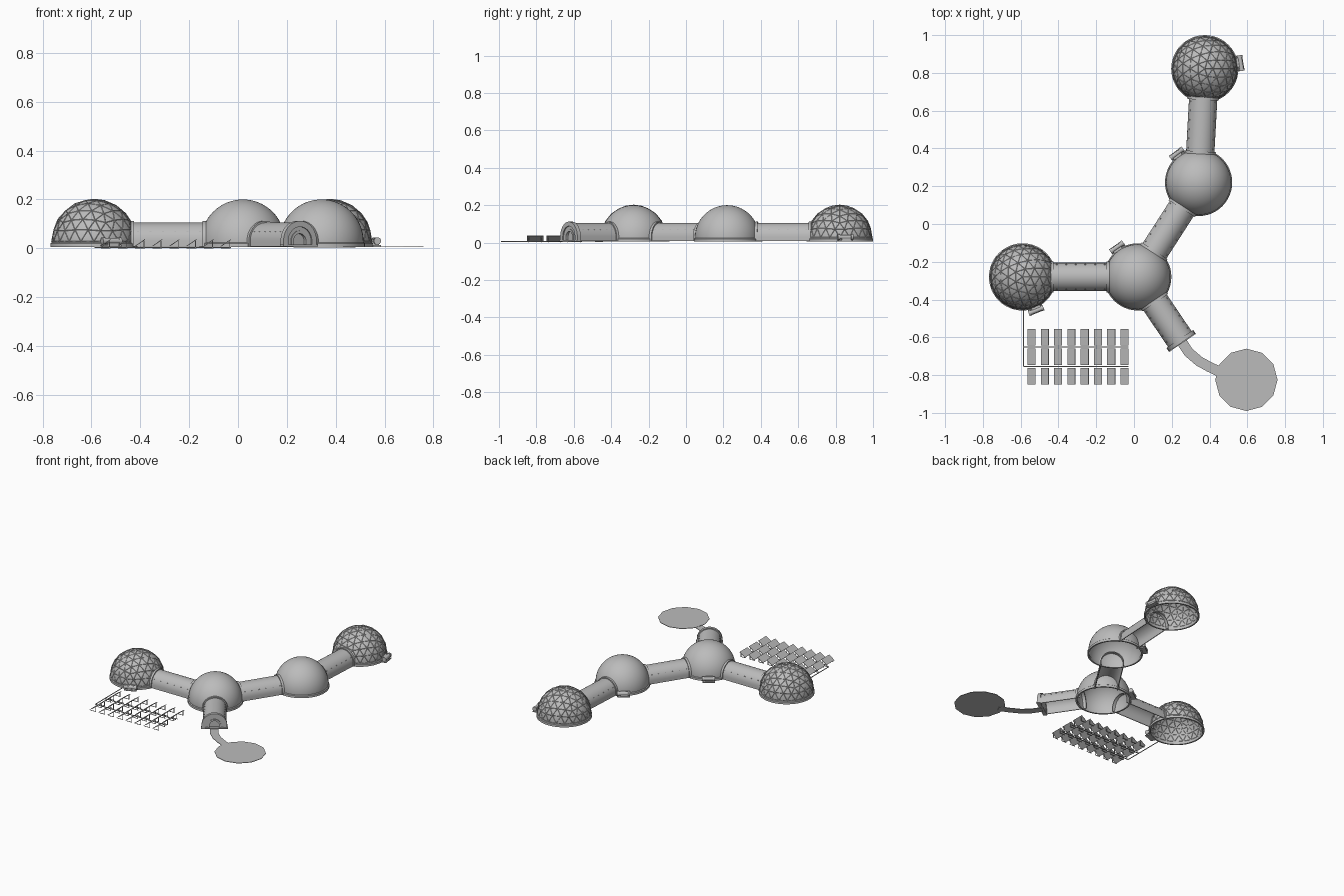
import bpy, bmesh, math
from math import cos, sin, pi
from mathutils import Vector, Matrix

if "Cube" in bpy.data.objects:
    bpy.data.objects.remove(bpy.data.objects["Cube"])

grey = bpy.data.materials.new("light_grey")
grey.use_nodes = True
grey.diffuse_color = (0.5, 0.5, 0.5, 1)
grey.node_tree.nodes["Principled BSDF"].inputs["Base Color"].default_value = (0.5, 0.5, 0.5, 1)


def finish(name, bm, smooth=True):
    bmesh.ops.recalc_face_normals(bm, faces=bm.faces)
    mesh = bpy.data.meshes.new(name)
    bm.to_mesh(mesh)
    bm.free()
    mesh.materials.append(grey)
    if smooth:
        mesh.shade_smooth()
        mesh.set_sharp_from_angle(angle=math.radians(35))
    obj = bpy.data.objects.new(name, mesh)
    bpy.context.collection.objects.link(obj)
    return obj


def frame(origin, angle):
    return Matrix.Translation(origin) @ Matrix.Rotation(angle, 4, "Z")


def add_box(bm, size, matrix):
    bmesh.ops.create_cube(bm, size=1, matrix=matrix @ Matrix.Diagonal((*size, 1)))


def add_cyl(bm, radius, length, matrix, sides=16):
    bmesh.ops.create_cone(bm, cap_ends=True, segments=sides, radius1=radius,
                          radius2=radius, depth=length, matrix=matrix)


def cut_below(bm, z):
    bmesh.ops.bisect_plane(bm, geom=bm.verts[:] + bm.edges[:] + bm.faces[:],
                           plane_co=(0, 0, z), plane_no=(0, 0, 1), clear_inner=True)


def arch_outline(r):
    # straight legs up to the spring line, then a half circle
    pts = [(r, BASE)] + [(r * cos(pi * i / 24), SPRING + r * sin(pi * i / 24)) for i in range(25)]
    return pts + [(-r, BASE)]


def add_arch(bm, matrix, x0, x1, outer, inner=0):
    # arch extruded along local x; solid when inner is zero
    pts = arch_outline(outer)
    if inner:
        pts += arch_outline(inner)[::-1]
    a, b = ([bm.verts.new(matrix @ Vector((x, y, z))) for y, z in pts] for x in (x0, x1))
    n, half = len(pts), len(pts) // 2
    for i in range(n):
        bm.faces.new((a[i], a[(i + 1) % n], b[(i + 1) % n], b[i]))
    for ring in (a, b):
        if inner:
            for i in range(half - 1):
                bm.faces.new((ring[i], ring[i + 1], ring[n - 2 - i], ring[n - 1 - i]))
        else:
            bm.faces.new(ring)


BASE, SPRING, TUBE = 0.008, 0.03, 0.075
DOME_R, DOME_Z = 0.172, 0.028
WEST, HUB = Vector((-0.59, -0.28, 0)), Vector((0.02, -0.28, 0))
EAST, NORTH = Vector((0.342, 0.22, 0)), Vector((0.375, 0.822, 0))
EXIT = Vector((0.25, -0.62, 0))


# Domes: open shell, foot ring and optional geodesic struts
def dome(name, centre, geodesic):
    bm = bmesh.new()
    bmesh.ops.create_uvsphere(bm, u_segments=48, v_segments=32, radius=DOME_R)
    cut_below(bm, -0.018)
    finish(name + "_dome_shell", bm).location = centre + Vector((0, 0, DOME_Z))

    bm = bmesh.new()
    profile = [(0.168, 0.005), (0.178, 0.005), (0.178, 0.02), (0.173, 0.024), (0.168, 0.024)]
    loop = [bm.verts.new((r, 0, z)) for r, z in profile]
    edges = [bm.edges.new((loop[i], loop[(i + 1) % 5])) for i in range(5)]
    bmesh.ops.spin(bm, geom=loop + edges, axis=(0, 0, 1), cent=(0, 0, 0),
                   steps=48, angle=2 * pi, use_merge=True)
    bmesh.ops.remove_doubles(bm, verts=bm.verts, dist=0.0001)
    finish(name + "_foot_ring", bm).location = centre

    if geodesic:
        bm = bmesh.new()
        bmesh.ops.create_icosphere(bm, subdivisions=3, radius=DOME_R + 0.0015)
        cut_below(bm, -0.01)
        struts = finish(name + "_geodesic_struts", bm, False)
        struts.location = centre + Vector((0, 0, DOME_Z))
        wire = struts.modifiers.new("struts", "WIREFRAME")
        wire.thickness = 0.003
        wire.offset = 0


# Service unit beside each dome: cabinet, horizontal tank and end valve
def service_unit(name, centre, degrees):
    m = frame(centre, math.radians(degrees))
    along = Matrix.Rotation(pi / 2, 4, "X")
    bm = bmesh.new()
    add_box(bm, (0.03, 0.05, 0.026), m @ Matrix.Translation((0.186, 0.005, 0.025)))
    add_cyl(bm, 0.012, 0.075, m @ Matrix.Translation((0.192, 0, 0.03)) @ along)
    for side in (-1, 1):
        add_cyl(bm, 0.015, 0.012, m @ Matrix.Translation((0.192, side * 0.036, 0.03)) @ along)
    add_box(bm, (0.04, 0.08, 0.006), m @ Matrix.Translation((0.186, 0, 0.01)))
    finish(name + "_service_unit", bm)


for name, centre, geodesic, degrees in (("west", WEST, True, -68), ("hub", HUB, False, 125),
                                        ("east", EAST, False, 127), ("north", NORTH, True, 9)):
    dome(name, centre, geodesic)
    service_unit(name, centre, degrees)


# Tunnels: thin arched shell, collars and small rivets along both sides
def tunnel(name, start, end, collars, length):
    d = end - start
    m = frame(start, math.atan2(d.y, d.x))
    bm = bmesh.new()
    add_arch(bm, m, 0.135, length, TUBE, TUBE - 0.005)
    finish(name + "_tunnel", bm)
    bm = bmesh.new()
    for x in collars:
        add_arch(bm, m, x - 0.007, x + 0.007, TUBE + 0.007, TUBE - 0.002)
    finish(name + "_tunnel_collars", bm)
    bm = bmesh.new()
    count = 6
    for i in range(count):
        x = 0.18 + (length - 0.22) * i / (count - 1)
        for side in (-1, 1):
            add_box(bm, (0.008, 0.003, 0.003), m @ Matrix.Translation((x, side * 0.0655, 0.068)))
    finish(name + "_tunnel_rivets", bm, False)
    return m


for name, a, b in (("west", WEST, HUB), ("middle", HUB, EAST), ("north", EAST, NORTH)):
    span = (b - a).length
    tunnel(name, a, b, (0.158, span - 0.158), span - 0.135)

# Entrance tunnel with stepped portal and recessed door
reach = (EXIT - HUB).length
m = tunnel("entrance", HUB, EXIT, (0.158,), reach)
bm = bmesh.new()
add_arch(bm, m, reach - 0.014, reach + 0.008, 0.082, 0.058)
add_arch(bm, m, reach - 0.012, reach + 0.002, 0.059, 0.042)
add_arch(bm, m, reach - 0.012, reach + 0.006, 0.042, 0.03)
add_box(bm, (0.024, 0.172, 0.008), m @ Matrix.Translation((reach, 0, 0.011)))
finish("entrance_portal", bm)
bm = bmesh.new()
add_arch(bm, m, reach - 0.014, reach - 0.008, 0.031)
finish("entrance_door", bm)

# Landing pad and curved walkway
bm = bmesh.new()
add_cyl(bm, 0.165, 0.003, Matrix.Translation((0.595, -0.825, 0.006)), 12)
finish("landing_pad", bm, False)

bm = bmesh.new()
path = [Vector(p) for p in ((0.25, -0.62), (0.29, -0.68), (0.345, -0.727), (0.4, -0.757), (0.47, -0.79))]
rows = []
for i, p in enumerate(path):
    t = (path[min(i + 1, 4)] - path[max(i - 1, 0)]).normalized()
    n = Vector((-t.y, t.x)) * 0.027
    rows.append([bm.verts.new((*(p + s * n), 0.006)) for s in (-1, 1)])
for a, b in zip(rows, rows[1:]):
    bm.faces.new((a[0], b[0], b[1], a[1]))
walk = finish("walkway", bm, False)
walk.modifiers.new("thickness", "SOLIDIFY").thickness = 0.003

# Solar field: tilted panels on legs, with cable runs
panels, legs = bmesh.new(), bmesh.new()
for col in range(8):
    for row in range(3):
        x, y = -0.542 + 0.0703 * col, -0.599 - 0.104 * row
        tilt = Matrix.Translation((x, y, 0.022)) @ Matrix.Rotation(-0.6, 4, "Y")
        add_box(panels, (0.05, 0.088, 0.003), tilt)
        for side in (-1, 1):
            add_box(legs, (0.003, 0.003, 0.03), Matrix.Translation((x + 0.016, y + side * 0.034, 0.015)))
            add_box(legs, (0.04, 0.003, 0.003), Matrix.Translation((x, y + side * 0.034, 0.0015)))
finish("solar_panels", panels, False)
finish("solar_panel_legs", legs, False)

bm = bmesh.new()
for y in (-0.65, -0.755):
    add_box(bm, (0.555, 0.005, 0.004), Matrix.Translation((-0.307, y, 0.004)))
add_box(bm, (0.004, 0.31, 0.004), Matrix.Translation((-0.585, -0.6, 0.004)))
finish("solar_cables", bm, False)
